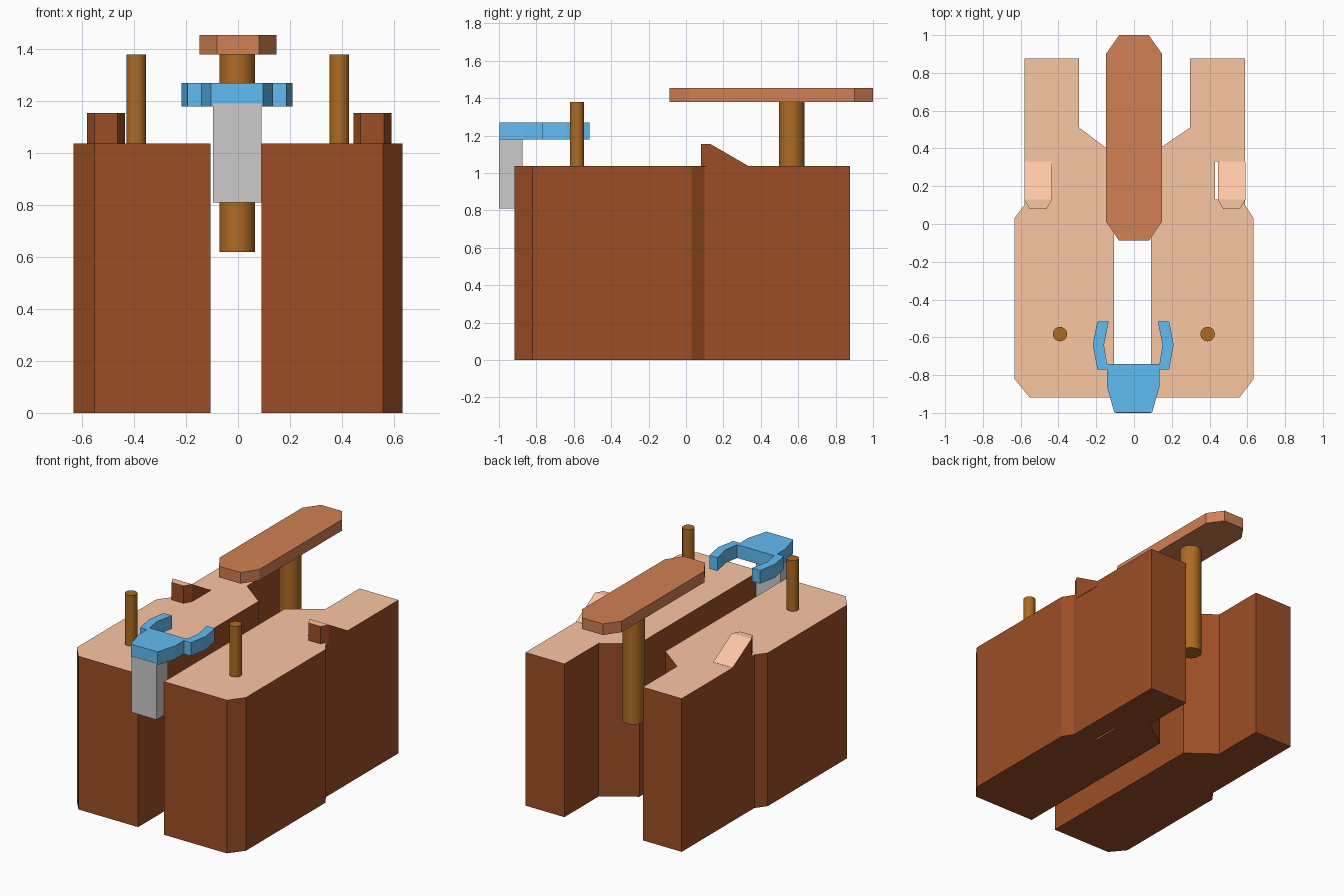
import bpy, bmesh

if "Cube" in bpy.data.objects:
    bpy.data.objects.remove(bpy.data.objects["Cube"])


def mat(name, rgb):
    m = bpy.data.materials.new(name)
    m.diffuse_color = (*rgb, 1)
    m.use_nodes = True
    m.node_tree.nodes["Principled BSDF"].inputs["Base Color"].default_value = m.diffuse_color
    return m


BROWN = mat("side_brown", (0.33, 0.076, 0.018))
TAN = mat("top_tan", (0.97, 0.57, 0.37))
LEVER = mat("lever_clay", (0.64, 0.215, 0.088))
WOOD = mat("peg_wood", (0.42, 0.147, 0.017))
BLUE = mat("clip_blue", (0.12, 0.507, 0.9))


def prism(name, pts, z0, tops, mats):
    """Extruded outline; tops is one height or one height per point.
    A second material goes on the upward faces."""
    if not isinstance(tops, list):
        tops = [tops] * len(pts)
    bm = bmesh.new()
    lo = [bm.verts.new((x, y, z0)) for x, y in pts]
    hi = [bm.verts.new((x, y, z)) for (x, y), z in zip(pts, tops)]
    n = len(pts)
    for i in range(n):
        j = (i + 1) % n
        bm.faces.new((lo[i], lo[j], hi[j], hi[i]))
    bm.faces.new(lo[::-1])
    # flat part of the top, then the slope down from it
    k = tops.count(max(tops))
    bm.faces.new(hi[:k])
    if k < n:
        bm.faces.new([hi[0]] + hi[k - 1:])
    bmesh.ops.recalc_face_normals(bm, faces=bm.faces)
    if len(mats) > 1:
        for f in bm.faces:
            f.material_index = 1 if f.normal.z > 0.3 else 0
    me = bpy.data.meshes.new(name)
    bm.to_mesh(me)
    bm.free()
    for m in mats:
        me.materials.append(m)
    ob = bpy.data.objects.new(name, me)
    bpy.context.collection.objects.link(ob)
    return ob


def rect(x0, x1, y0, y1):
    return [(x0, y0), (x1, y0), (x1, y1), (x0, y1)]


def peg(name, x, y, z0, z1, r):
    bpy.ops.mesh.primitive_cylinder_add(vertices=32, radius=r, depth=z1 - z0,
                                        location=(x, y, (z0 + z1) / 2))
    ob = bpy.context.object
    ob.name = name
    ob.data.materials.append(WOOD)
    bpy.ops.object.shade_smooth_by_angle()


TOP = 1.037
# side, sign, inner x, outer shift, stop centre
for side, s, inner, dx, stop_x in (("left", -1, 0.105, 0.003, -0.508),
                                   ("right", 1, 0.09, 0.004, 0.517)):
    # body half with a rear arm
    outline = [(inner, -0.918), (0.555, -0.918), (0.633, -0.82), (0.633, 0.03),
               (0.584, 0.10), (0.584, 0.876), (0.293, 0.876), (0.293, 0.51), (inner, 0.37)]
    pts = [(s * x + (dx if 0.2 < x < 0.6 else 0), y) for x, y in outline]
    body = prism(f"body_{side}", pts, 0, TOP, [BROWN, TAN])

    # narrow slot through the right half, beside its stop
    if s > 0:
        cutter = prism("slot_cutter", rect(0.43, 0.446, 0.13, 0.332), -0.2, 1.3, [BROWN])
        cutter.hide_render = True
        mod = body.modifiers.new("slot", "BOOLEAN")
        mod.operation = "DIFFERENCE"
        mod.object = cutter
        mod.solver = "EXACT"
        bpy.context.view_layer.objects.active = body
        bpy.ops.object.modifier_apply(modifier="slot")
        bpy.data.objects.remove(cutter)

    # sloped stop with chamfered nose
    nose = [(0.073, 0.13), (0.045, 0.08), (-0.045, 0.08), (-0.073, 0.13),
            (-0.073, 0.332), (0.073, 0.332)]
    prism(f"ramp_stop_{side}", [(stop_x + x, y) for x, y in nose], 1.0,
          [1.155] * 4 + [TOP + 0.001] * 2, [BROWN, TAN])

    # front peg
    peg(f"front_peg_{side}", 0.391 * s - 0.001, -0.583, 1.0, 1.38, 0.038)

# rear post and the long lever on it
peg("rear_post", -0.003, 0.565, 0.62, 1.39, 0.069)
prism("lever", [(-0.149, 0.015), (-0.08, -0.088), (0.08, -0.088), (0.149, 0.015),
                (0.149, 0.9), (0.078, 1.0), (-0.078, 1.0), (-0.149, 0.9)], 1.38, 1.455, [LEVER])

# grey front bracket
prism("front_bracket", rect(-0.096, 0.09, -1.0, -0.875), 0.81, 1.19, [])

# blue two-pronged clip
half = [(0.1, -0.998), (0.139, -0.86), (0.139, -0.77), (0.19, -0.77), (0.214, -0.64),
        (0.19, -0.515), (0.13, -0.515), (0.155, -0.64), (0.139, -0.74)]
clip = [(x - 0.004, y) for x, y in half] + [(-x - 0.004, y) for x, y in reversed(half)]
prism("clip", clip, 1.18, 1.27, [BLUE])
